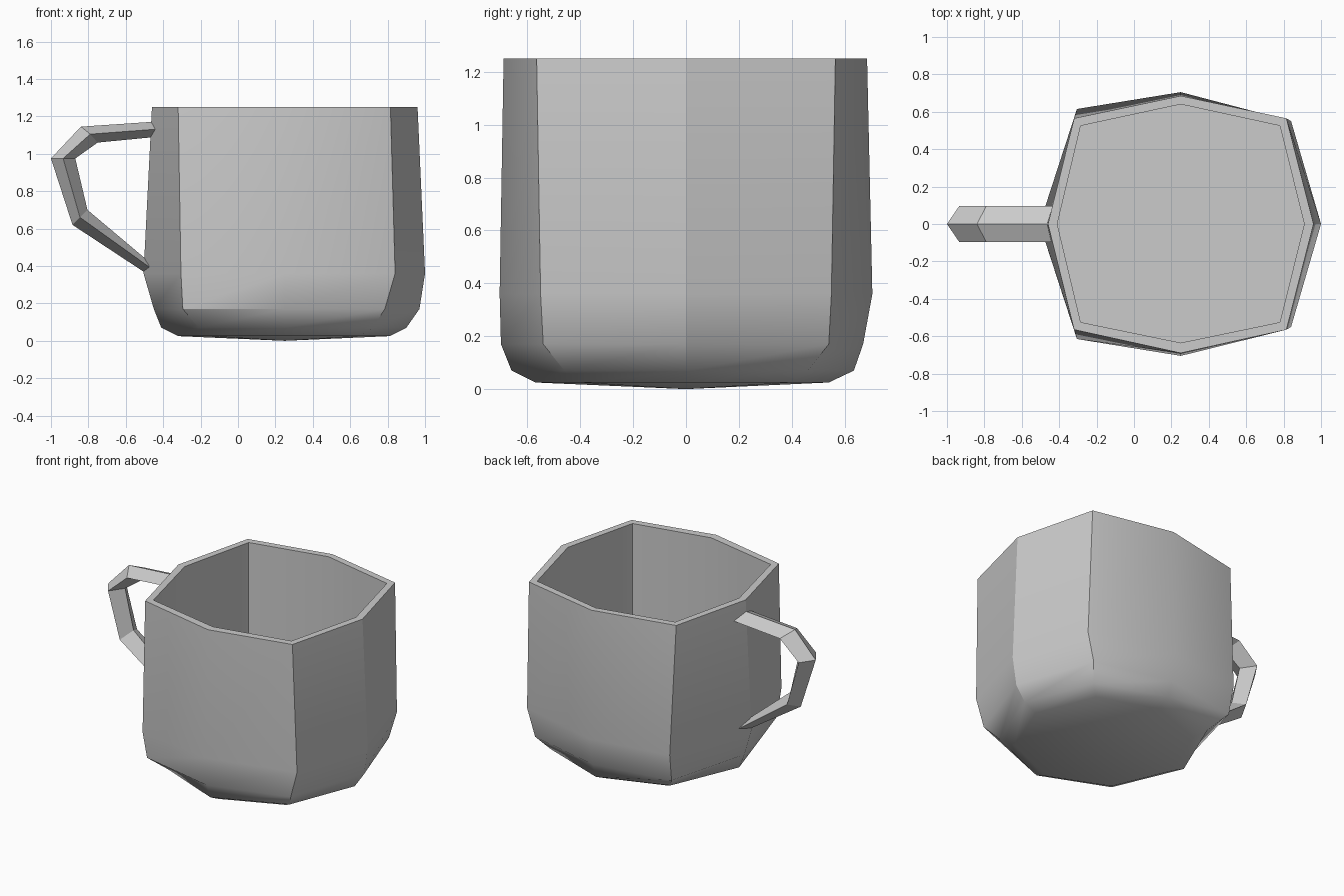
import bpy, bmesh, math

cube = bpy.data.objects.get("Cube")
if cube:
    bpy.data.objects.remove(cube, do_unlink=True)

grey = bpy.data.materials.new("light_grey")
grey.use_nodes = True
GREY = (0.6, 0.6, 0.6, 1)
grey.diffuse_color = GREY
grey.node_tree.nodes["Principled BSDF"].inputs["Base Color"].default_value = GREY


def bridge(bm, lower, upper):
    n = len(lower)
    for i in range(n):
        j = (i + 1) % n
        bm.faces.new((lower[i], lower[j], upper[j], upper[i]))


def finish(bm, name):
    bmesh.ops.recalc_face_normals(bm, faces=bm.faces)
    mesh = bpy.data.meshes.new(name)
    bm.to_mesh(mesh)
    bm.free()
    mesh.materials.append(grey)
    obj = bpy.data.objects.new(name, mesh)
    bpy.context.collection.objects.link(obj)
    bpy.ops.object.select_all(action='DESELECT')
    obj.select_set(True)
    bpy.context.view_layer.objects.active = obj
    bpy.ops.object.shade_smooth_by_angle(angle=math.radians(30))


# Cup: eight-sided rings, each with slightly uneven sides
CENTRE = 0.25


def ring(bm, z, left, right, front, back, corner_l, corner_r, depth_l, depth_r):
    points = [(right, 0), (corner_r, depth_r), (CENTRE, back), (corner_l, depth_l),
              (left, 0), (corner_l, -depth_l), (CENTRE, front), (corner_r, -depth_r)]
    return [bm.verts.new((x, y, z)) for x, y in points]


inner = (-0.41, 0.91, -0.635, 0.64, -0.285, 0.78, 0.525, 0.525)
profile = [
    (0.025, -0.32, 0.81, -0.57, 0.54, -0.15, 0.65, 0.40, 0.40),
    (0.07, -0.41, 0.90, -0.66, 0.635, -0.21, 0.72, 0.47, 0.46),
    (0.17, -0.45, 0.97, -0.70, 0.67, -0.295, 0.785, 0.58, 0.54),
    (0.36, -0.505, 1.0, -0.705, 0.705, -0.305, 0.84, 0.615, 0.55),
    (1.25, -0.46, 0.96, -0.69, 0.685, -0.32, 0.815, 0.565, 0.565),
    (1.25, *inner),
    (0.19, *inner),
]
bm = bmesh.new()
rings = [ring(bm, *row) for row in profile]
for a, b in zip(rings, rings[1:]):
    bridge(bm, a, b)
bm.faces.new(rings[-1])
# Shallow pointed underside
tip = bm.verts.new((CENTRE, 0, 0))
for i in range(8):
    bm.faces.new((tip, rings[0][(i + 1) % 8], rings[0][i]))
finish(bm, "cup")

# Handle: diamond section swept along outer, middle and inner outlines
outer = [(-0.44, 1.172), (-0.84, 1.145), (-1.0, 0.975), (-0.885, 0.62), (-0.46, 0.34)]
middle = [(-0.43, 1.132), (-0.79, 1.105), (-0.935, 0.975), (-0.845, 0.66), (-0.44, 0.37)]
inside = [(-0.44, 1.09), (-0.75, 1.06), (-0.87, 0.975), (-0.805, 0.70), (-0.46, 0.41)]
bm = bmesh.new()
sections = []
for o, m, i in zip(outer, middle, inside):
    corners = [(o, 0), (m, 0.095), (i, 0), (m, -0.095)]
    sections.append([bm.verts.new((p[0], y, p[1])) for p, y in corners])
for a, b in zip(sections, sections[1:]):
    bridge(bm, a, b)
bm.faces.new(sections[0])
bm.faces.new(sections[-1])
finish(bm, "handle")
